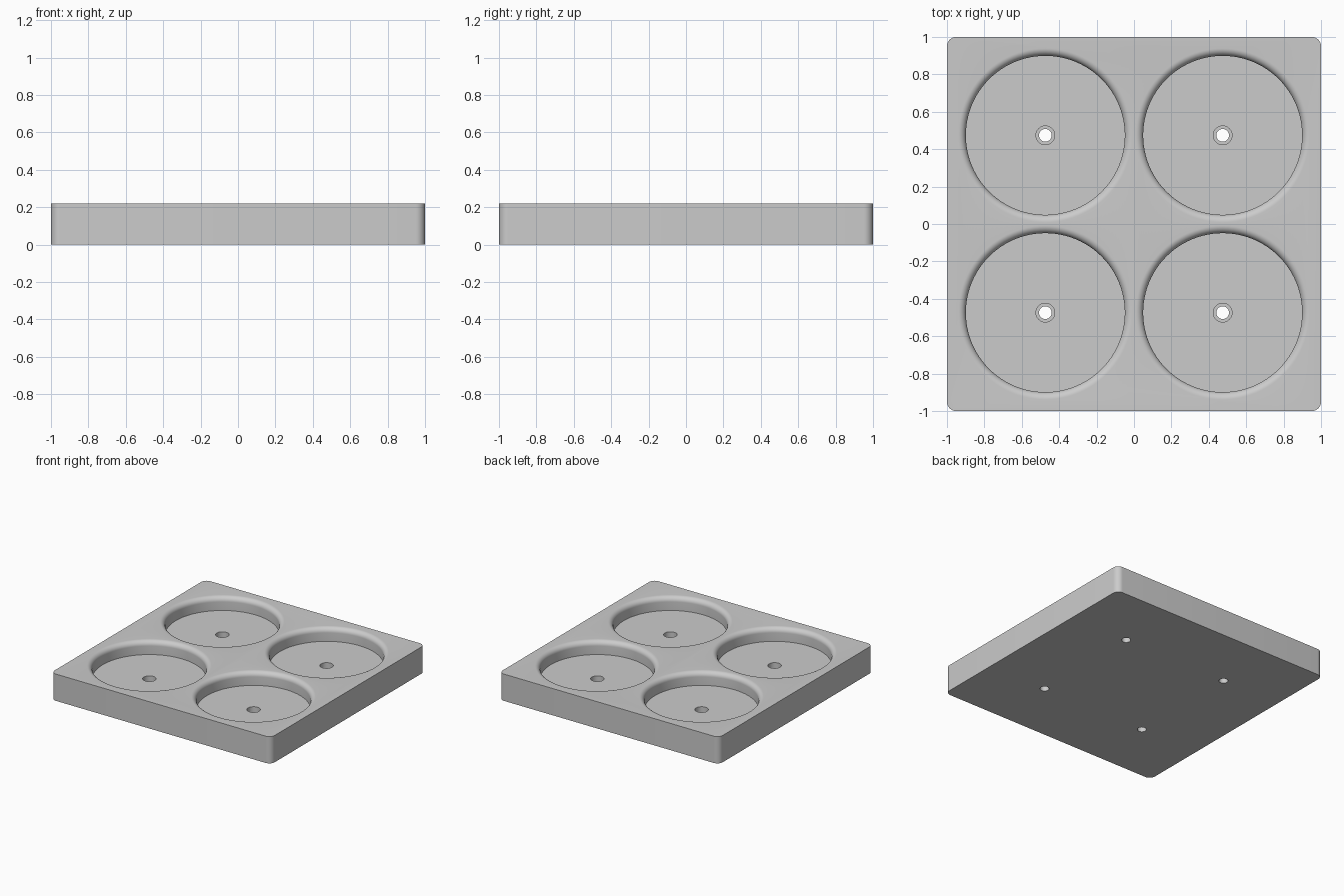
import bpy, bmesh, math

default = bpy.data.objects.get("Cube")
if default:
    bpy.data.objects.remove(default, do_unlink=True)

HEIGHT = 0.22
CORNER = 0.05
SPACING = 0.474
FLOOR = 0.11
WALL_R, LIP = 0.425, 0.04

grey = bpy.data.materials.new("plain grey")
grey.use_nodes = True
colour = (0.6, 0.6, 0.6, 1)
grey.diffuse_color = colour
grey.node_tree.nodes["Principled BSDF"].inputs["Base Color"].default_value = colour


def add_object(name, bm):
    bmesh.ops.recalc_face_normals(bm, faces=bm.faces)
    mesh = bpy.data.meshes.new(name)
    bm.to_mesh(mesh)
    bm.free()
    mesh.materials.append(grey)
    obj = bpy.data.objects.new(name, mesh)
    bpy.context.collection.objects.link(obj)
    return obj


def lathe(bm, profile, cx, cy, steps=96):
    """Closed solid of revolution from (radius, z) points, capped at both ends."""
    rings = []
    for r, z in profile:
        rings.append([bm.verts.new((cx + r * math.cos(math.tau * i / steps),
                                    cy + r * math.sin(math.tau * i / steps), z))
                      for i in range(steps)])
    for a, b in zip(rings, rings[1:]):
        for i in range(steps):
            j = (i + 1) % steps
            bm.faces.new((a[i], a[j], b[j], b[i]))
    bm.faces.new(rings[0])
    bm.faces.new(rings[-1])


# Square block with rounded upright corners
bm = bmesh.new()
bmesh.ops.create_cube(bm, size=1)
for v in bm.verts:
    v.co = (v.co.x * 2, v.co.y * 2, (v.co.z + 0.5) * HEIGHT)
upright = [e for e in bm.edges if abs(e.verts[0].co.z - e.verts[1].co.z) > 0.1]
bmesh.ops.bevel(bm, geom=upright, offset=CORNER, segments=10, profile=0.5,
                affect='EDGES')
tray = add_object("tray", bm)

# Pocket profile: drain hole, counterbore, flat floor, wall and rounded lip
profile = [(0.034, -0.05), (0.034, 0.05), (0.05, 0.05), (0.05, FLOOR),
           (WALL_R, FLOOR)]
for k in range(11):
    a = math.pi / 2 * k / 10
    profile.append((WALL_R + LIP * (1 - math.cos(a)),
                    HEIGHT - LIP + LIP * math.sin(a)))
profile.append((WALL_R + LIP, HEIGHT + 0.05))

bm = bmesh.new()
for sx in (-1, 1):
    for sy in (-1, 1):
        lathe(bm, profile, sx * SPACING, sy * SPACING)
cutter = add_object("pocket_cutter", bm)
cutter.hide_render = True

# Cut the pockets, then drop the cutter
cut = tray.modifiers.new("pockets", 'BOOLEAN')
cut.operation = 'DIFFERENCE'
cut.solver = 'EXACT'
cut.object = cutter
bpy.context.view_layer.objects.active = tray
tray.select_set(True)
bpy.ops.object.modifier_apply(modifier=cut.name)
bpy.data.objects.remove(cutter, do_unlink=True)

bpy.ops.object.shade_smooth_by_angle(angle=math.radians(30))
